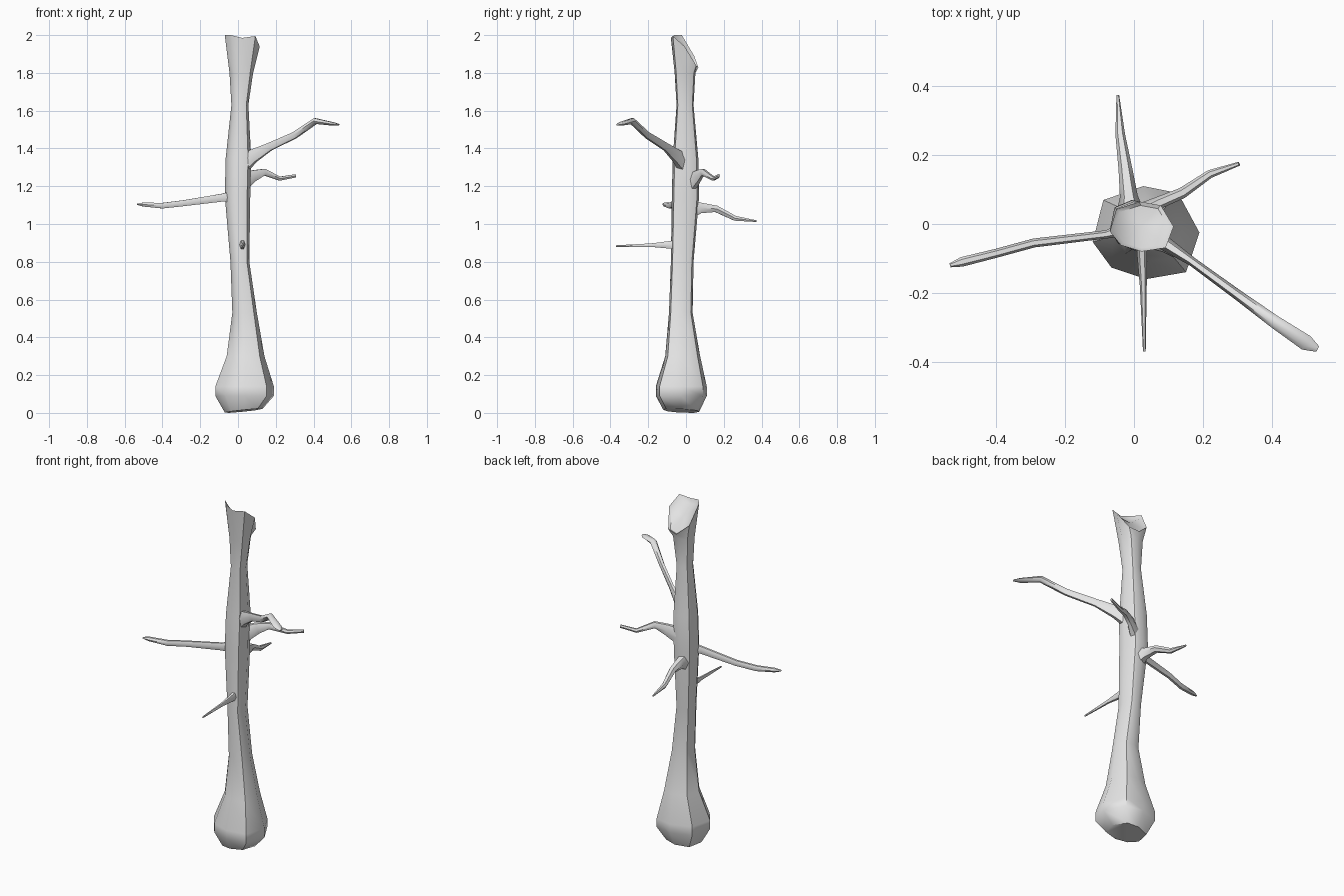
import bpy
import bmesh
import math
from mathutils import Vector

UNIT = 0.01  # all sizes below are in hundredths

default = bpy.data.objects.get("Cube")
if default:
    bpy.data.objects.remove(default, do_unlink=True)

grey = bpy.data.materials.new("plain_grey")
grey.use_nodes = True
colour = (0.8, 0.8, 0.8, 1)
grey.diffuse_color = colour
grey.node_tree.nodes["Principled BSDF"].inputs["Base Color"].default_value = colour


def bridge(bm, lower, upper):
    """Join two rings of vertices with a band of quads."""
    count = len(lower)
    for i in range(count):
        j = (i + 1) % count
        bm.faces.new((lower[i], lower[j], upper[j], upper[i]))


def finish(bm, name, angle):
    """Turn the mesh into a smooth-shaded object."""
    bmesh.ops.recalc_face_normals(bm, faces=bm.faces)
    mesh = bpy.data.meshes.new(name)
    bm.to_mesh(mesh)
    bm.free()
    mesh.materials.append(grey)
    obj = bpy.data.objects.new(name, mesh)
    bpy.context.collection.objects.link(obj)
    bpy.ops.object.select_all(action="DESELECT")
    obj.select_set(True)
    bpy.context.view_layer.objects.active = obj
    bpy.ops.object.shade_smooth_by_angle(angle=math.radians(angle))
    return obj


def add_ring(bm, points):
    return [bm.verts.new(Vector(p) * UNIT) for p in points]


def branch(name, stations, sides=6):
    """Sweep a tapering tube along (x, y, z, width radius, height radius)."""
    bm = bmesh.new()
    centres = [Vector(s[:3]) for s in stations]
    rings = []
    for i, (centre, station) in enumerate(zip(centres, stations)):
        before = centres[max(i - 1, 0)]
        after = centres[min(i + 1, len(centres) - 1)]
        along = (after - before).normalized()
        across = along.cross(Vector((0, 0, 1))).normalized()
        up = across.cross(along)
        ring = []
        for k in range(sides):
            turn = math.tau * k / sides
            ring.append(centre + across * math.cos(turn) * station[3]
                        + up * math.sin(turn) * station[4])
        rings.append(add_ring(bm, ring))
    for lower, upper in zip(rings, rings[1:]):
        bridge(bm, lower, upper)
    bm.faces.new(rings[0])
    bm.faces.new(rings[-1])
    return finish(bm, name, 50)


# Trunk outline, stretched to each level's extents
outline = [(-1, -.2), (-.8, .7), (-.05, 1), (.6, .85),
           (1, 0), (.75, -.85), (0, -1), (-.65, -.75)]

# Trunk levels: height, x range, y range
levels = [
    (2, -7, 13, -12, 7),
    (9, -12, 19, -16, 11),
    (14, -12, 19, -16, 11),
    (30, -6, 14, -11, 7.5),
    (53, -3, 10, -9, 3.5),
    (80, -4, 6, -8, 4),
    (115, -7, 6.5, -7.5, 7),
    (135, -6.5, 7, -7, 6.5),
    (163, -3.5, 5.5, -5, 4),
    (180, -4.5, 8, -6, 5),
]


def trunk_ring(z, left, right, front, back):
    """Fit the outline into the given extents."""
    return [((left + right + u * (right - left)) / 2,
             (front + back + v * (back - front)) / 2, z) for u, v in outline]


# Broken rim: one height per outline corner
rim_heights = [200, 189, 183, 184, 194, 199.5, 198.5, 200]

bm = bmesh.new()
rings = [add_ring(bm, trunk_ring(*level)) for level in levels]
rim = [(x, y, z) for (x, y, _), z
       in zip(trunk_ring(0, -7, 11.5, -8, 6.5), rim_heights)]
rings.append(add_ring(bm, rim))

# Shallow hollow inside the broken top
middle = sum((Vector(p) for p in rim), Vector()) / len(rim)
hollow = [middle.lerp(Vector(p), 0.85) - Vector((0, 0, 2)) for p in rim]
rings.append(add_ring(bm, hollow))

# Slightly tilted underside
for vert in rings[0]:
    vert.co.z = 0.01 + 0.1 * (vert.co.x - 0.03) - 0.05 * vert.co.y
lowest = min(v.co.z for v in rings[0])
for vert in rings[0]:
    vert.co.z -= lowest

for lower, upper in zip(rings, rings[1:]):
    bridge(bm, lower, upper)
bm.faces.new(rings[0])
cap = bm.faces.new(rings[-1])
bmesh.ops.poke(bm, faces=[cap])
finish(bm, "trunk", 45)

# Long upper branch, front left
branch("upper_branch", [
    (1, 0, 131, 4, 6),
    (8, -5, 136, 2.2, 4),
    (17, -11, 141, 1.3, 2.4),
    (30, -20.5, 147, 1.5, 2),
    (41, -28.5, 154.5, 1.9, 1.8),
    (50, -34.5, 153, 2.3, 1),
    (53.3, -36.3, 152.6, .9, .4),
])

# Short crooked branch, back left
branch("crooked_branch", [
    (2, 3, 122, 3, 5),
    (8, 6.5, 125.5, 1.8, 3.5),
    (14, 9, 127.5, 1.6, 2),
    (22, 14.5, 124, 1.2, 1.2),
    (30.5, 17.5, 125.5, .6, 1),
])

# Long branch on the right
branch("right_branch", [
    (-1, -1, 114.5, 2.5, 4),
    (-8, -3, 114, 1.2, 2.4),
    (-29, -5.5, 111, 1.3, 1.8),
    (-40, -8.5, 109.7, 1.3, 1.7),
    (-50, -11, 110.3, 1.4, 1.2),
    (-53.4, -12, 110.5, .6, .4),
])

# Small straight spike at the front
branch("front_spike", [
    (2, -2, 89, 2.5, 4),
    (2.3, -8, 89, 1.5, 2.4),
    (2.7, -18, 88.8, 1, 1.1),
    (3, -37, 88.3, .4, .5),
])

# Drooping branch at the back
branch("back_branch", [
    (-1, 2, 108, 4.5, 6),
    (-1.5, 8, 108.5, 2.6, 3.2),
    (-2.5, 16, 108, 2, 2),
    (-4, 26, 103, 1.4, 1.5),
    (-4.7, 37.4, 101.5, .4, .5),
])
